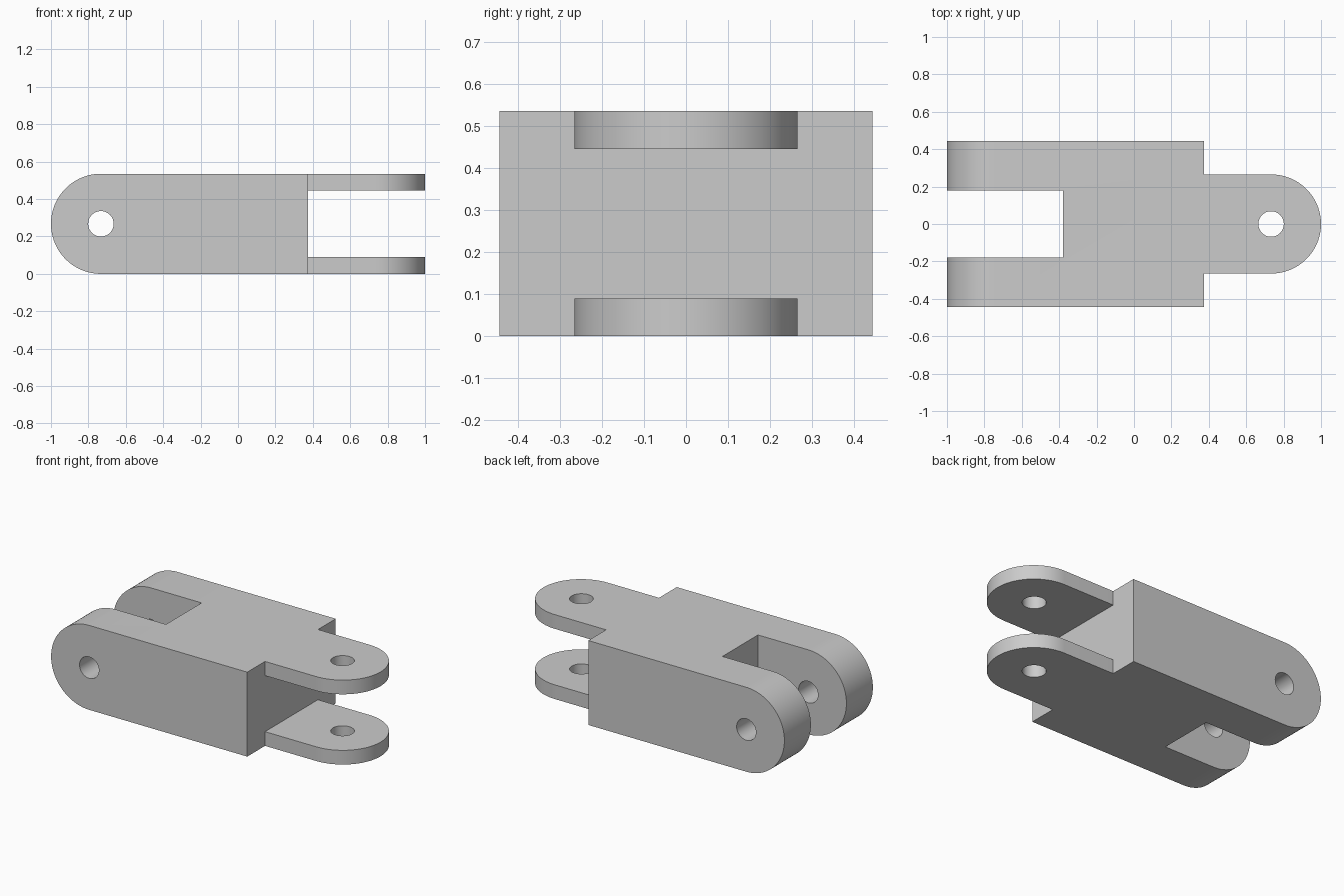
import bpy
import bmesh
from math import pi, sin, cos, radians
from mathutils import Vector

cube = bpy.data.objects.get("Cube")
if cube:
    bpy.data.objects.remove(cube, do_unlink=True)

# Main dimensions
HEIGHT, HALF_DEPTH = 0.535, 0.443
MID = HEIGHT / 2
SHOULDER_X = 0.375
TAB_HALF, TAB_THICK = 0.265, 0.09
SLOT_HALF, SLOT_X = 0.178, -0.38
HOLE_R = 0.068
PIVOT_X = 0.733

grey = bpy.data.materials.new("light grey")
grey.use_nodes = True
grey.diffuse_color = (0.6, 0.6, 0.6, 1)
grey.node_tree.nodes["Principled BSDF"].inputs["Base Color"].default_value = (0.6, 0.6, 0.6, 1)


def arc(cx, cy, rx, ry, start, end, steps):
    angles = [start + (end - start) * i / steps for i in range(steps + 1)]
    return [(cx + rx * cos(a), cy + ry * sin(a)) for a in angles]


def prism(name, outline, axis, low, high):
    """Extrude a 2D outline along y (outline in x, z) or z (outline in x, y)."""
    bm = bmesh.new()
    place = (lambda u, v: (u, low, v)) if axis == "y" else (lambda u, v: (u, v, low))
    face = bm.faces.new([bm.verts.new(place(u, v)) for u, v in outline])
    step = Vector((0, high - low, 0) if axis == "y" else (0, 0, high - low))
    top = bmesh.ops.extrude_face_region(bm, geom=[face])["geom"]
    bmesh.ops.translate(bm, vec=step, verts=[g for g in top if isinstance(g, bmesh.types.BMVert)])
    bmesh.ops.recalc_face_normals(bm, faces=bm.faces)
    mesh = bpy.data.meshes.new(name)
    bm.to_mesh(mesh)
    bm.free()
    mesh.materials.append(grey)
    obj = bpy.data.objects.new(name, mesh)
    bpy.context.collection.objects.link(obj)
    return obj


def rect(u0, u1, v0, v1):
    return [(u0, v0), (u1, v0), (u1, v1), (u0, v1)]


# Side profile: rounded at the clevis end, square at the tab end
side = arc(-PIVOT_X, MID, 1 - PIVOT_X, MID, pi / 2, 3 * pi / 2, 48)
link = prism("hinge_link", side + [(1.1, 0), (1.1, HEIGHT)], "y", -HALF_DEPTH, HALF_DEPTH)

# Plan profile: full-width block stepping in to rounded tabs
plan = [(-1.1, -0.6), (SHOULDER_X, -0.6), (SHOULDER_X, -TAB_HALF)]
plan += arc(PIVOT_X, 0, 1 - PIVOT_X, TAB_HALF, -pi / 2, pi / 2, 48)
plan += [(SHOULDER_X, TAB_HALF), (SHOULDER_X, 0.6), (-1.1, 0.6)]

# Plan trim, clevis slot, gap between tabs, and both pin holes
tools = [
    ("INTERSECT", prism("plan_trim", plan, "z", -0.1, 0.7)),
    ("DIFFERENCE", prism("slot_cutter", rect(-1.2, SLOT_X, -SLOT_HALF, SLOT_HALF), "z", -0.1, 0.7)),
    ("DIFFERENCE", prism("gap_cutter", rect(SHOULDER_X, 1.2, TAB_THICK, HEIGHT - TAB_THICK), "y", -0.7, 0.7)),
    ("DIFFERENCE", prism("side_hole_cutter", arc(-PIVOT_X, MID, HOLE_R, HOLE_R, 0, 2 * pi, 48)[:-1], "y", -0.7, 0.7)),
    ("DIFFERENCE", prism("tab_hole_cutter", arc(PIVOT_X, 0, HOLE_R, HOLE_R, 0, 2 * pi, 48)[:-1], "z", -0.1, 0.7)),
]

bpy.ops.object.select_all(action="DESELECT")
link.select_set(True)
bpy.context.view_layer.objects.active = link
for operation, tool in tools:
    mod = link.modifiers.new(tool.name, "BOOLEAN")
    mod.operation, mod.solver, mod.object = operation, "EXACT", tool
    bpy.ops.object.modifier_apply(modifier=mod.name)
    bpy.data.objects.remove(tool, do_unlink=True)

bpy.ops.object.shade_smooth_by_angle(angle=radians(30))
